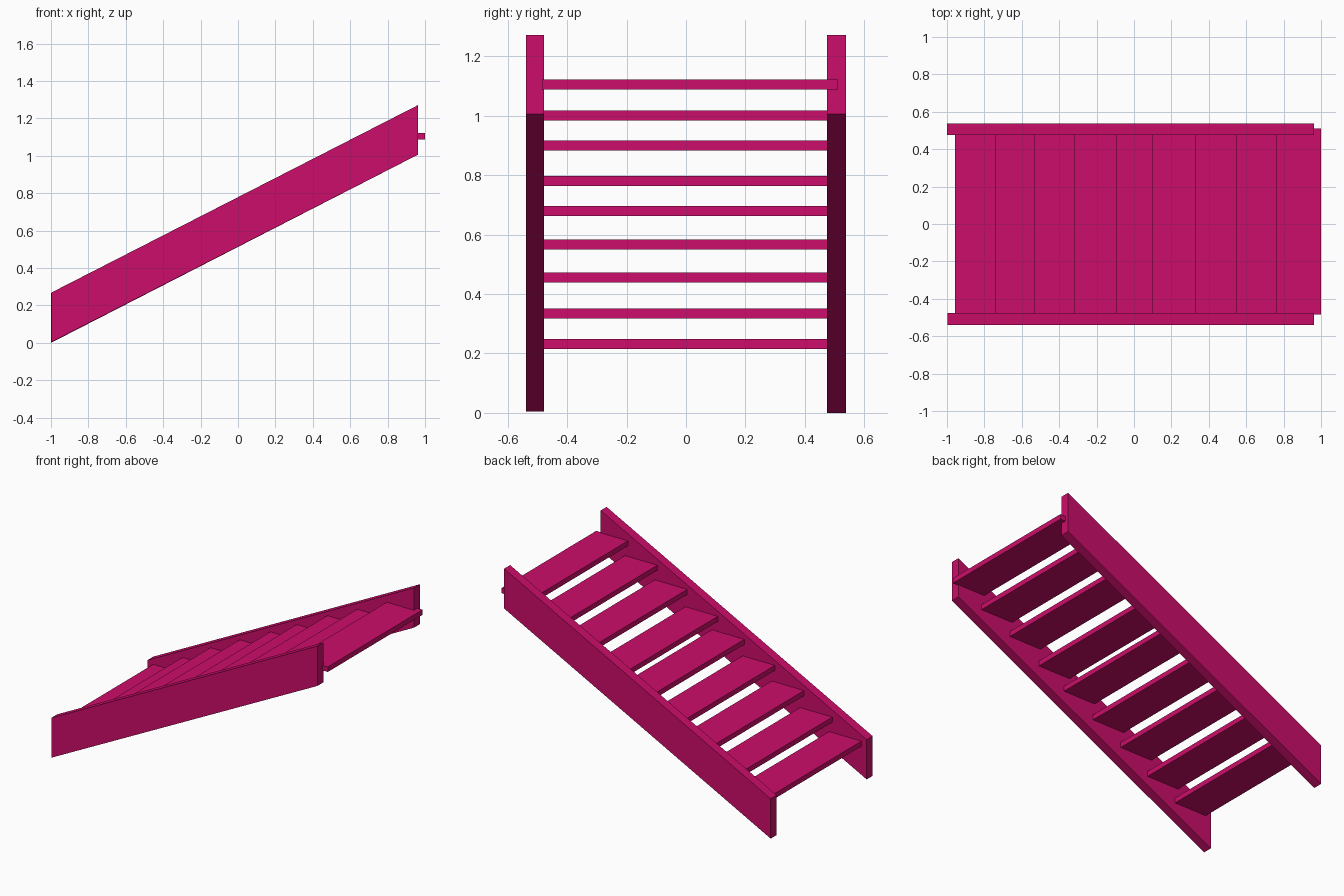
import bpy
import bmesh

cube = bpy.data.objects.get("Cube")
if cube:
    bpy.data.objects.remove(cube, do_unlink=True)

pink = bpy.data.materials.new("magenta_paint")
pink.use_nodes = True
colour = (0.6, 0.004, 0.142, 1.0)
pink.diffuse_color = colour
pink.node_tree.nodes["Principled BSDF"].inputs["Base Color"].default_value = colour


def extrude_profile(name, profile, y0, y1):
    """Prism from an (x, z) outline, running from y0 to y1."""
    bm = bmesh.new()
    face = bm.faces.new([bm.verts.new((x, y0, z)) for x, z in profile])
    result = bmesh.ops.extrude_face_region(bm, geom=[face])
    moved = [v for v in result["geom"] if isinstance(v, bmesh.types.BMVert)]
    bmesh.ops.translate(bm, verts=moved, vec=(0, y1 - y0, 0))
    bmesh.ops.recalc_face_normals(bm, faces=bm.faces)
    mesh = bpy.data.meshes.new(name)
    bm.to_mesh(mesh)
    bm.free()
    mesh.materials.append(pink)
    obj = bpy.data.objects.new(name, mesh)
    bpy.context.collection.objects.link(obj)
    return obj


# Sloping side boards with plumb-cut ends
def stringer(name, x0, z0, y0, y1):
    x1, z1, depth = 0.962, 1.006, 0.265
    outline = [(x0, z0), (x1, z1), (x1, z1 + depth), (x0, z0 + depth)]
    return extrude_profile(name, outline, y0, y1)


stringer("front_stringer", -0.996, 0.005, -0.539, -0.477)
stringer("back_stringer", -1.0, 0.0, 0.475, 0.538)

# Open treads: front edge and mid height of each step
TREAD_DEPTH, THICKNESS = 0.238, 0.034
steps = [(-0.957, 0.232), (-0.743, 0.335), (-0.535, 0.456),
         (-0.32, 0.566), (-0.095, 0.679), (0.1, 0.78),
         (0.325, 0.899), (0.545, 1.001), (0.762, 1.105)]
for i, (x, z) in enumerate(steps, 1):
    lo, hi = z - THICKNESS / 2, z + THICKNESS / 2
    back = x + TREAD_DEPTH
    extrude_profile(f"tread_{i}", [(x, lo), (back, lo), (back, hi), (x, hi)], -0.484, 0.511)
